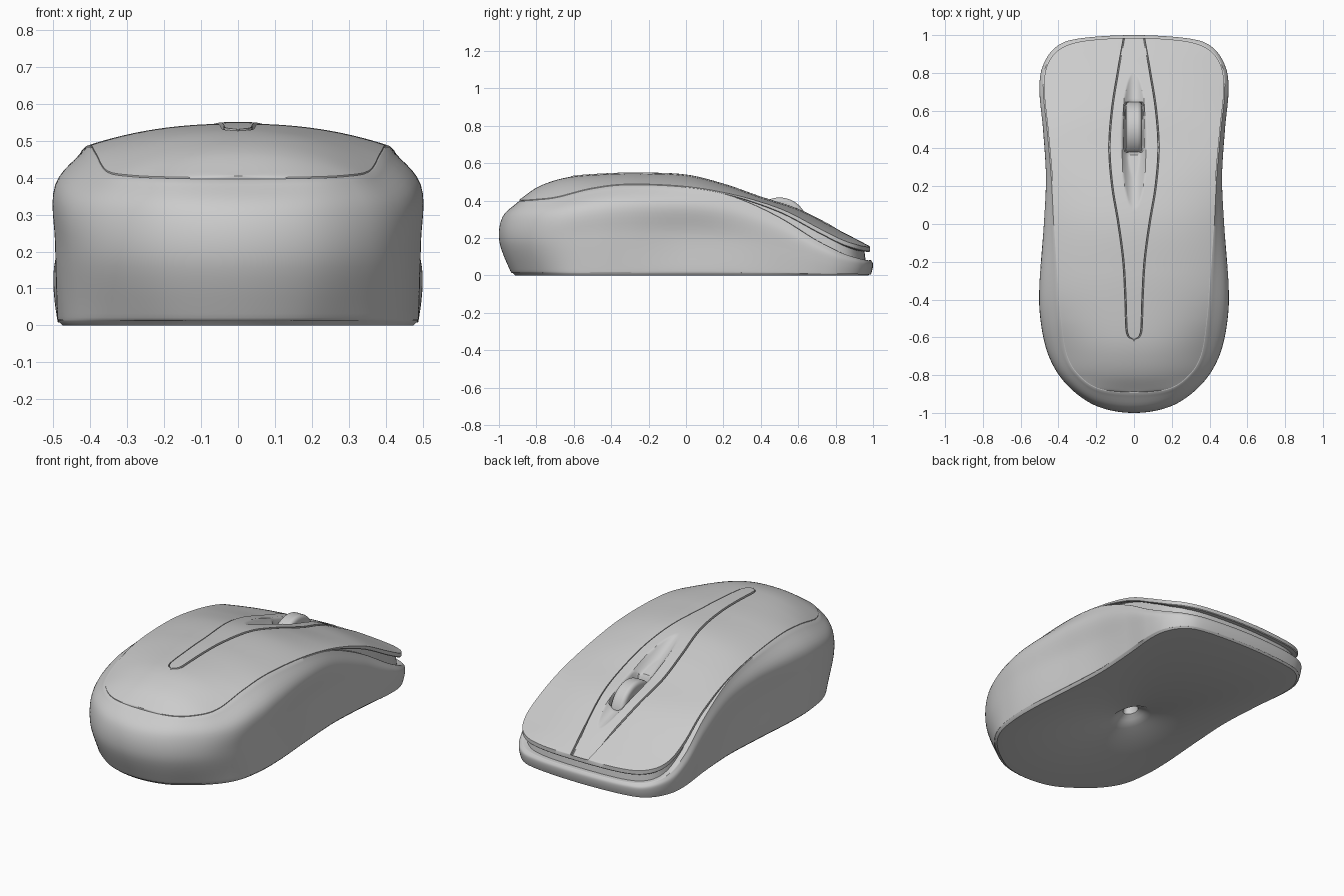
import bpy, bmesh, math
from mathutils import Vector

if "Cube" in bpy.data.objects:
    bpy.data.objects.remove(bpy.data.objects["Cube"])


def smooth(a, b, v):
    t = max(0.0, min(1.0, (v - a) / (b - a)))
    return t * t * (3 - 2 * t)


def spline(p, n):
    """Catmull-Rom through p[1:-1]; the end points only steer the tangents."""
    out = []
    for i in range(1, len(p) - 2):
        a, b, c, d = p[i - 1:i + 3]
        for k in range(n):
            t = k / n
            out.append(0.5 * (2 * b + (c - a) * t + (2 * a - 5 * b + 4 * c - d) * t * t
                              + (3 * b - a - 3 * c + d) * t ** 3))
    return out + [p[-2].copy()]


def value(p, y):
    """Smooth height or width at y from a short table."""
    if y <= p[0][0]:
        return p[0][1]
    if y >= p[-1][0]:
        return p[-1][1]

    def slope(i):
        a, b = p[max(i - 1, 0)], p[min(i + 1, len(p) - 1)]
        return (b[1] - a[1]) / (b[0] - a[0])
    i = max(k for k in range(len(p) - 1) if p[k][0] <= y)
    h = p[i + 1][0] - p[i][0]
    t = (y - p[i][0]) / h
    return ((2 * t**3 - 3 * t**2 + 1) * p[i][1] + (t**3 - 2 * t**2 + t) * h * slope(i)
            + (3 * t**2 - 2 * t**3) * p[i + 1][1] + (t**3 - t**2) * h * slope(i + 1))


def half_curve(pts, n=20):
    mir = lambda v: Vector((-v.x, v.y, v.z))
    return spline([mir(pts[1])] + pts + [mir(pts[-2])], n)


def offset(c, d):
    """Move a half outline outwards by d in plan."""
    out = []
    for i, p in enumerate(c):
        t = c[min(i + 1, len(c) - 1)] - c[max(i - 1, 0)]
        if i in (0, len(c) - 1):
            t = Vector((1 if i == 0 else -1, 0, 0))
        n = Vector((t.y, -t.x, 0)).normalized()
        out.append(p + n * d)
    return out


def loft(bm, halves):
    """Mirror half rings to closed rings and skin them bottom to top."""
    rings = []
    for h in halves:
        full = h + [Vector((-v.x, v.y, v.z)) for v in h[-2:0:-1]]
        rings.append([bm.verts.new(v) for v in full])
    for a, b in zip(rings, rings[1:]):
        for i in range(len(a)):
            j = (i + 1) % len(a)
            bm.faces.new((a[i], a[j], b[j], b[i]))
    return rings


def finish(bm, name, angle=40):
    bmesh.ops.remove_doubles(bm, verts=bm.verts, dist=0.00005)
    me = bpy.data.meshes.new(name)
    bm.to_mesh(me)
    bm.free()
    ob = bpy.data.objects.new(name, me)
    bpy.context.collection.objects.link(ob)
    shade(ob, angle)
    return ob


def shade(ob, angle):
    bpy.ops.object.select_all(action='DESELECT')
    ob.select_set(True)
    bpy.context.view_layer.objects.active = ob
    bpy.ops.object.shade_smooth_by_angle(angle=math.radians(angle))


# widest outline (x, y) and cover seam (x, y, z), back of hand to button end
STATIONS = [
    (0, -1, 0, -.89, .395), (.2, -.962, .18, -.872, .397), (.355, -.85, .29, -.80, .402),
    (.45, -.70, .355, -.69, .415), (.494, -.5, .385, -.5, .462), (.50, -.3, .40, -.3, .483),
    (.48, 0, .42, 0, .47), (.468, .25, .433, .25, .425), (.482, .5, .455, .5, .34),
    (.50, .7, .475, .7, .235), (.485, .83, .463, .83, .17), (.415, .935, .40, .92, .14),
    (.29, .982, .27, .968, .13), (0, 1, 0, .985, .13)]
TOP = [(-.89, .405), (-.8, .468), (-.7, .508), (-.6, .529), (-.4, .543), (-.25, .546), (0, .535),
       (.2, .487), (.4, .418), (.6, .352), (.8, .252), (.985, .155)]
STRIP = [(-.612, 0), (-.605, .02), (-.585, .034), (-.55, .04), (-.4, .045), (-.2, .056), (0, .082),
         (.2, .115), (.4, .13), (.6, .117), (.8, .086), (.985, .053)]
outline = half_curve([Vector((s[0], s[1], 0)) for s in STATIONS])
seam = half_curve([Vector(s[2:]) for s in STATIONS])


# top surface height, with raised centre strip, finger recess and wheel slot
def height(x, y, xs, zs, in_strip):
    edge = zs + .005 + .017 * smooth(.1, .7, y)
    s = min(1, abs(x) / xs) if xs > 1e-6 else 1
    z = edge + max(0, value(TOP, y) - edge) * (1 - s ** 2.3)
    if in_strip:
        z += .004 - .024 * smooth(.75, .97, y)
        e = (x / .065) ** 2 + ((y - .44) / .36) ** 2
        z -= .035 * max(0, min(1, (1 - e) * 1.4))
        qx, qy = abs(x) - .022, abs(y - .512) - .105
        d = math.hypot(max(qx, 0), max(qy, 0)) + min(max(qx, qy), 0) - .03
        z -= .08 * max(0, min(1, -d / .006))
    return z


# lower shell: base, waisted sides, shoulder, lip and ledge
lip = [v - Vector((0, 0, .05 * smooth(.15, .75, v.y))) for v in offset(seam, .005)]
columns = []
for i, (o, l) in enumerate(zip(outline, lip)):
    back = smooth(-.55, -.95, o.y)
    n = (offset(outline, -1)[i] - o) if i == 0 else None
    columns.append((o, l, back))
inner = offset(outline, -1)
keys = []
for (o, l, back), q in zip(columns, inner):
    n = q - o
    dent = .022 * math.exp(-((o.y - .02) / .32) ** 2)
    at = lambda p, z: Vector((p.x, p.y, z))
    shoulder = o.lerp(l, .06 + .12 * back)
    keys.append([at(o + n * (.014 + .06 * back), .012),
                 at(o + n * (.011 + .046 * back), l.z * .08),
                 at(o + n * (.002 + dent), l.z * .46),
                 at(shoulder, l.z * .79), l])
sides = []
for k in keys:
    sides.append(spline([2 * k[0] - k[1]] + k + [2 * k[-1] - k[-2]], 6))
side_rings = [list(r) for r in zip(*sides)]
base = [Vector((v.x, v.y, 0)) for v in offset(side_rings[0], -.012)]


# sensor dimple in the underside
def eye(rx, ry, z):
    out = []
    for v in outline:
        a = math.atan2(v.y, v.x)
        out.append(Vector((rx * math.cos(a), -.03 + ry * math.sin(a), z)))
    out[0].x = out[-1].x = 0
    return out


ledge = offset(lip, -.03)
wall = [Vector((v.x, v.y, s.z + .002)) for v, s in zip(offset(lip, -.036), seam)]
bm = bmesh.new()
rings = loft(bm, [eye(.03, .045, .1), eye(.035, .05, .045), eye(.06, .09, .025),
                  eye(.09, .14, 0), base] + side_rings +
             [offset([v + Vector((0, 0, .001)) for v in lip], -.003), ledge, wall])
bm.faces.new(rings[0][::-1])
finish(bm, "lower_shell")

# button cover with grooved centre strip
bm = bmesh.new()
rows = []
G, NO, NI = .004, 24, 36
for p in seam:
    xs, y, zs = max(p.x, 0), p.y, p.z
    w = max(0, min(value(STRIP, y), xs * .85))
    g = min(G, w * .3, (xs - w) * .3)
    right = [(w + g + (xs - w - g) * k / NO, False, 0) for k in range(NO + 1)]
    deep = .016 * min(1, w / .03)
    groove = [(w + g * .4, False, deep), (w - g * .4, False, deep)]
    mid = [((w - g) * (2 * k / NI - 1), True, 0) for k in range(NI + 1)]
    neg = lambda seq: [(-a, b, c) for a, b, c in seq]
    cols = neg(right[::-1]) + neg(groove) + mid + groove[::-1] + right
    rows.append([bm.verts.new((x, y, height(x, y, xs, zs, m and w > .001) - d)) for x, m, d in cols])
for a, b in zip(rows, rows[1:]):
    for j in range(len(a) - 1):
        bm.faces.new((a[j], a[j + 1], b[j + 1], b[j]))
edge = [Vector((p.x, p.y, r[-1].co.z)) for p, r in zip(seam, rows)]
edge[0].x = edge[-1].x = 0
loft(bm, [offset(seam, -.045), [v + Vector((0, 0, -.004)) for v in offset(seam, -.004)], seam, edge])
bmesh.ops.dissolve_degenerate(bm, dist=0.00005, edges=bm.edges)
finish(bm, "button_cover", 35)

# scroll wheel
bpy.ops.mesh.primitive_cylinder_add(vertices=64, radius=.15, depth=.084,
                                    location=(0, .5, .266), rotation=(0, math.pi / 2, 0))
wheel = bpy.context.object
wheel.name = "scroll_wheel"
bev = wheel.modifiers.new("rounding", 'BEVEL')
bev.width, bev.segments, bev.limit_method, bev.angle_limit = .022, 5, 'ANGLE', math.radians(40)
shade(wheel, 40)
